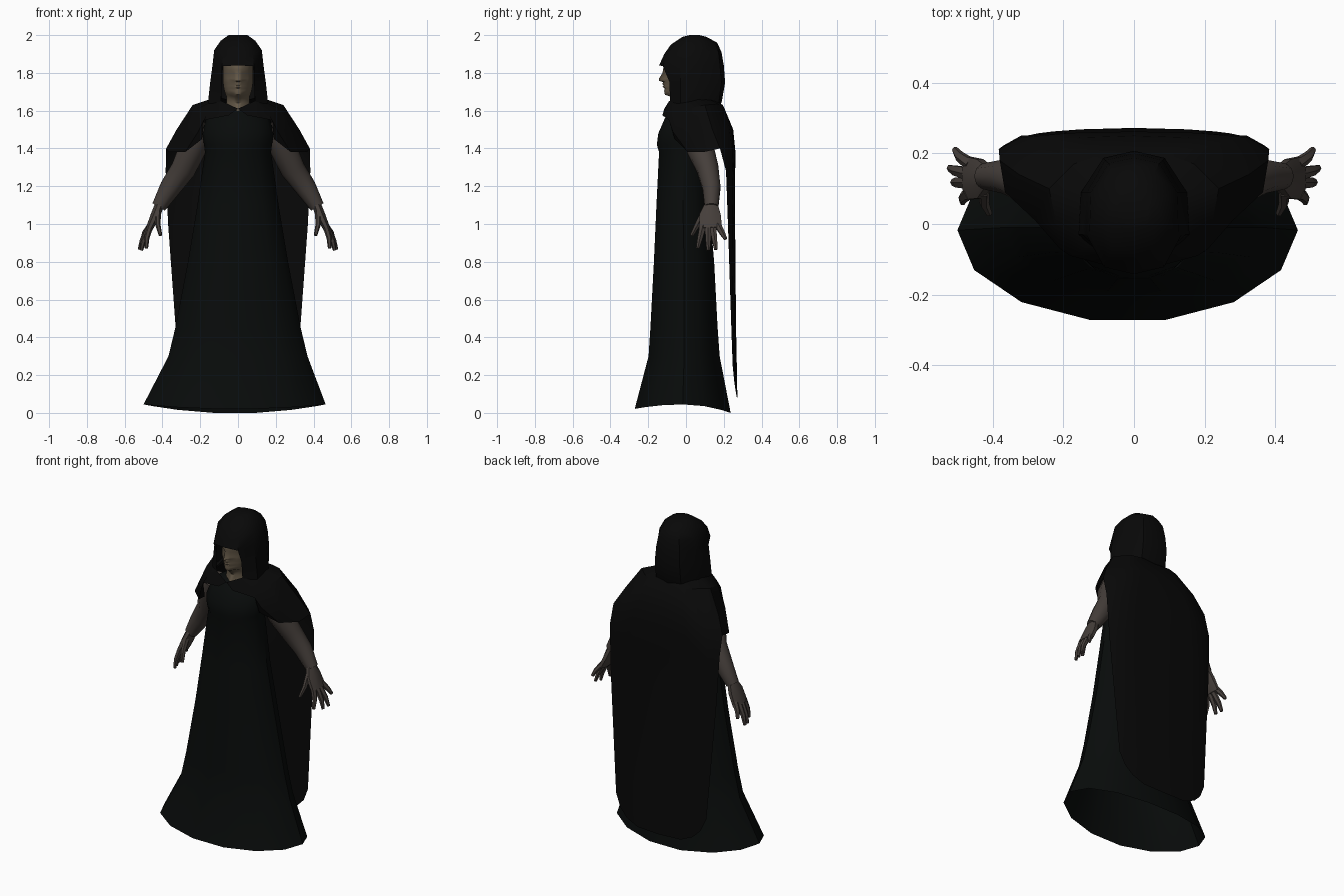
import bpy, bmesh, math
from mathutils import Vector


def material(name, rgb):
    m = bpy.data.materials.new(name)
    m.diffuse_color = (*rgb, 1)
    return m


BLACK = material("cape_black", (0.0025, 0.0025, 0.0025))
DARK = material("dress_dark", (0.0025, 0.0034, 0.0032))
SKIN = material("face_skin", (0.13, 0.10, 0.065))
ARM = material("arm_skin", (0.06, 0.049, 0.043))


def finish(name, bm, mat, angle=35, mirror=True):
    """Turn the mesh into an object, mirror it in x and shade it."""
    bmesh.ops.remove_doubles(bm, verts=bm.verts, dist=0.0005)
    bmesh.ops.recalc_face_normals(bm, faces=bm.faces)
    me = bpy.data.meshes.new(name)
    bm.to_mesh(me)
    bm.free()
    me.materials.append(mat)
    ob = bpy.data.objects.new(name, me)
    bpy.context.collection.objects.link(ob)
    if mirror:
        ob.modifiers.new("mirror", 'MIRROR').use_clip = True
    bpy.ops.object.select_all(action='DESELECT')
    ob.select_set(True)
    bpy.context.view_layer.objects.active = ob
    bpy.ops.object.shade_smooth_by_angle(angle=math.radians(angle))
    return ob


def sheet(name, rows, mat, angle=35, mirror=True, cap=False):
    """Surface through rows of points; None leaves a gap."""
    bm = bmesh.new()
    grid = [[bm.verts.new(p) if p else None for p in r] for r in rows]
    for a, b in zip(grid, grid[1:]):
        for i in range(len(a) - 1):
            q = (a[i], a[i + 1], b[i + 1], b[i])
            if all(q):
                bm.faces.new(q)
    if cap:
        bm.faces.new(grid[-1])
    return finish(name, bm, mat, angle, mirror)


def tube(bm, path, n):
    """Capped tube through (x, y, z, radius across, radius along y)."""
    pts = [Vector(p[:3]) for p in path]
    rings = []
    for i, (c, p) in enumerate(zip(pts, path)):
        d = pts[min(i + 1, len(pts) - 1)] - pts[max(i - 1, 0)]
        side = d.cross(Vector((0, 1, 0))).normalized()
        wide = side.cross(d).normalized()
        rings.append([bm.verts.new(c + side * p[3] * math.sin(t) + wide * p[4] * math.cos(t))
                      for t in (math.tau * (k + .5) / n for k in range(n))])
    for a, b in zip(rings, rings[1:]):
        for k in range(n):
            bm.faces.new((a[k], a[(k + 1) % n], b[(k + 1) % n], b[k]))
    bm.faces.new(rings[0])
    bm.faces.new(rings[-1])


# Dress: flared 14-sided rings of (z, half width, front y, back y), hem slightly off centre
dress = []
for z, w, yf, yb in [(.03, .482, -.278, .243), (.3, .368, -.203, .183), (.45, .332, -.193, .172),
                     (.8, .265, -.174, .153), (1.1, .215, -.16, .127), (1.38, .175, -.146, .12),
                     (1.42, .18, -.158, .12), (1.48, .19, -.15, .13), (1.56, .17, -.115, .14),
                     (1.62, .07, -.06, .12)]:
    row = []
    for k in range(15):
        t = math.tau * (k + .5) / 14
        c = math.cos(t)
        hem = (.015 * (1 - c * c) - (.01 if c > 0 else .0325) * c * c) if z < .1 else 0
        shift = -.018 if z < .1 else 0
        row.append((w * math.sin(t) + shift, (yf + yb) / 2 + (yf - yb) / 2 * c, z + hem))
    dress.append(row)
sheet("dress", dress, DARK, mirror=False)

# Cape: columns from back centre round to the front edge; only the back hangs down
N = None
cape = [
    [(0, .15, 1.66), (.06, .14, 1.66), (.10, .10, 1.67), (.12, .05, 1.67), (.11, -.05, 1.66), (.085, -.09, 1.65), (0, -.115, 1.61)],
    [(0, .20, 1.62), (.10, .195, 1.63), (.17, .17, 1.635), (.24, .10, 1.63), (.22, .0, 1.61), (.16, -.08, 1.59), (.05, -.125, 1.575)],
    [(0, .25, 1.5), (.15, .245, 1.5), (.25, .23, 1.5), (.325, .14, 1.5), (.28, .01, 1.49), (.21, -.07, 1.49), (.18, -.09, 1.55)],
    [(0, .262, 1.38), (.18, .258, 1.38), (.32, .245, 1.39), (.38, .18, 1.40), (.365, .09, 1.38), (.28, .01, 1.38), (.19, -.06, 1.45)],
    [(0, .26, 1.25), (.19, .257, 1.25), (.32, .25, 1.26), (.383, .212, 1.28), N, N, N],
    [(0, .26, 1.0), (.2, .255, 1.0), (.31, .245, 1.0), (.37, .222, 1.0), N, N, N],
    [(0, .265, .45), (.19, .26, .45), (.28, .25, .45), (.33, .24, .45), N, N, N],
    [(0, .27, .2), (.18, .265, .2), (.27, .257, .22), (.315, .247, .25), N, N, N],
    [(0, .272, .08), (.15, .268, .085), (.23, .262, .12), (.28, .255, .17), N, N, N]]
sheet("cape", cape, BLACK)

# Hood: columns from front centre to back centre; lower rows leave the face open
hood = [
    [N, (.10, -.085, 1.57), (.155, -.03, 1.61), (.15, .08, 1.62), (.09, .16, 1.62), (0, .18, 1.62)],
    [N, (.09, -.085, 1.65), (.157, -.03, 1.66), (.15, .09, 1.66), (.087, .175, 1.65), (0, .19, 1.65)],
    [N, (.085, -.087, 1.75), (.147, -.03, 1.75), (.142, .09, 1.75), (.087, .187, 1.75), (0, .207, 1.75)],
    [(0, -.142, 1.84), (.085, -.122, 1.835), (.135, -.03, 1.84), (.133, .09, 1.84), (.082, .18, 1.84), (0, .2, 1.84)],
    [(0, -.115, 1.90), (.078, -.10, 1.90), (.126, -.02, 1.92), (.122, .09, 1.91), (.072, .172, 1.91), (0, .188, 1.91)],
    [(0, -.08, 1.95), (.062, -.065, 1.95), (.092, .0, 1.97), (.092, .08, 1.97), (.058, .145, 1.96), (0, .165, 1.96)],
    [(0, -.02, 1.99), (.03, -.015, 1.99), (.05, .02, 1.998), (.05, .07, 2.0), (.03, .105, 1.99), (0, .11, 1.99)],
    [(0, .02, 2.0), (.01, .02, 2.0), (.04, .03, 2.0), (.04, .06, 2.0), (.01, .07, 2.0), (0, .07, 2.0)]]
sheet("hood", hood, BLACK, cap=True)

# Head: rows of (z, y at centre, y beside nose, y of cheek, half width)
head = []
for z, y0, y1, y2, w in [(1.58, -.085, -.08, -.05, .075), (1.64, -.06, -.055, -.04, .06),
                         (1.675, -.085, -.075, -.04, .06), (1.685, -.112, -.102, -.06, .066),
                         (1.705, -.116, -.107, -.07, .072), (1.718, -.112, -.105, -.075, .075),
                         (1.726, -.124, -.110, -.078, .076), (1.733, -.118, -.108, -.078, .077),
                         (1.74, -.125, -.110, -.080, .078), (1.752, -.122, -.108, -.083, .08),
                         (1.758, -.144, -.110, -.085, .08), (1.77, -.143, -.108, -.086, .08),
                         (1.80, -.124, -.103, -.085, .08), (1.815, -.122, -.115, -.09, .08),
                         (1.85, -.115, -.11, -.085, .078), (1.90, -.08, -.075, -.05, .06)]:
    head.append([(0, y0, z), (.02, y1, z), (.052, y2, z), (w, -.02, z),
                 (w * .8, .07, z), (0, .1, z)])
sheet("head", head, SKIN, 50)

# Arms
bm = bmesh.new()
tube(bm, [(.18, .04, 1.52, .06, .07), (.24, .075, 1.40, .072, .075), (.29, .115, 1.29, .066, .06),
          (.36, .135, 1.19, .056, .05), (.42, .135, 1.09, .038, .038)], 10)
finish("arm", bm, ARM, 50)

# Hands: palm, then four fingers and a thumb
bm = bmesh.new()
tube(bm, [(.415, .135, 1.105, .026, .036), (.435, .128, 1.05, .028, .06), (.47, .13, .975, .02, .066)], 8)
for root, tip in [((.465, .09, .99), (.485, .062, .872)), ((.47, .117, .98), (.512, .118, .86)),
                  ((.47, .143, .98), (.522, .158, .865)), ((.462, .168, .995), (.507, .21, .92)),
                  ((.425, .095, 1.06), (.41, .03, .94))]:
    a, b = Vector(root), Vector(tip)
    mid = a.lerp(b, .55) + Vector((.007, 0, 0))
    tube(bm, [(*a, .017, .02), (*mid, .014, .016), (*b, .009, .01)], 6)
finish("hand", bm, ARM)
